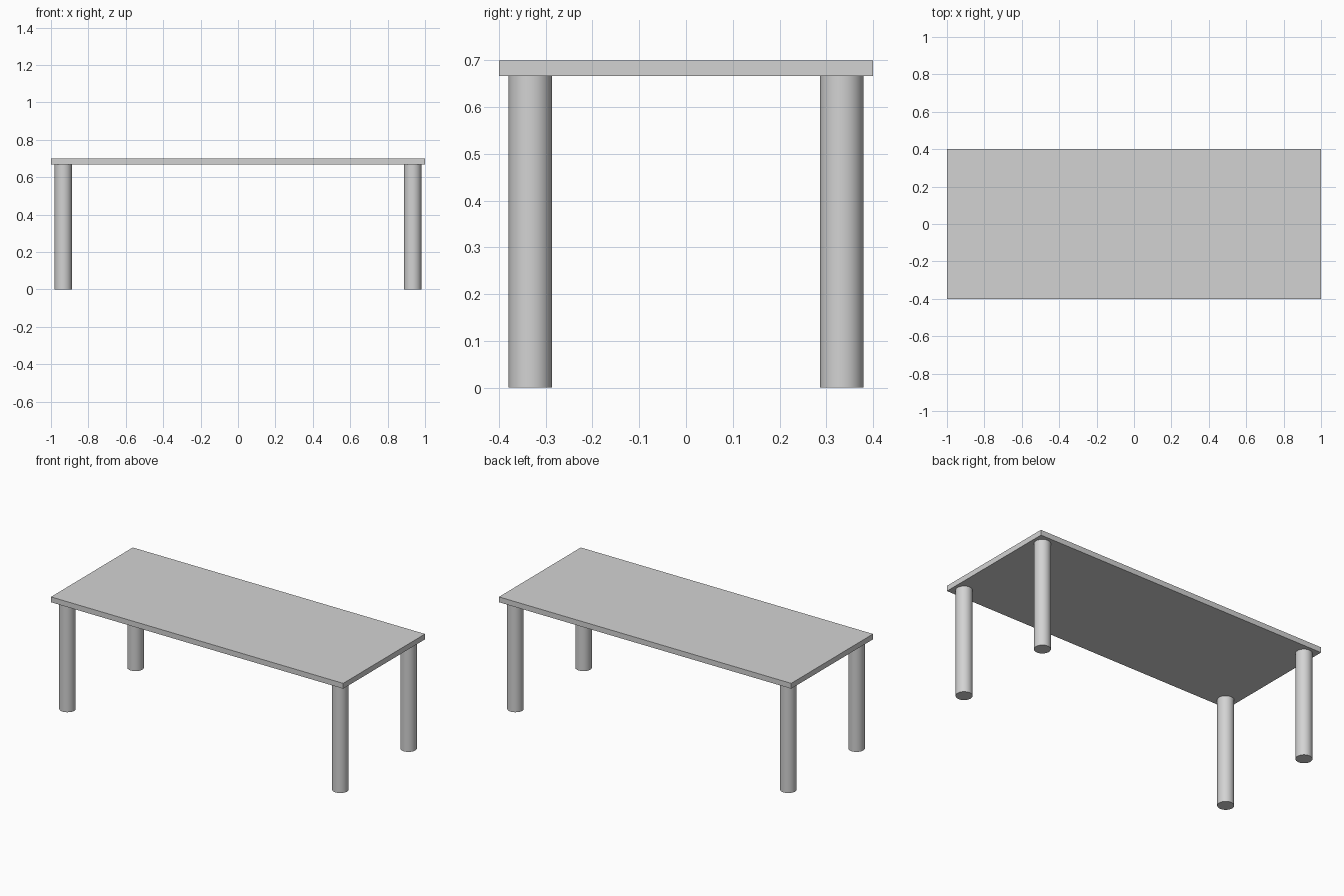
import bpy
import math

cube = bpy.data.objects.get("Cube")
if cube:
    bpy.data.objects.remove(cube, do_unlink=True)

LENGTH, DEPTH, HEIGHT, THICKNESS = 2.0, 0.8, 0.70, 0.033
LEG_RADIUS, LEG_X, LEG_Y = 0.0465, 0.934, 0.333
LEG_HEIGHT = HEIGHT - THICKNESS

# Single plain grey finish
grey = bpy.data.materials.new("light_grey")
grey.use_nodes = True
colour = (0.65, 0.65, 0.65, 1)
grey.diffuse_color = colour
grey.node_tree.nodes["Principled BSDF"].inputs["Base Color"].default_value = colour


def finish(name):
    obj = bpy.context.object
    obj.name = obj.data.name = name
    obj.data.materials.append(grey)
    return obj


# Flat rectangular top
bpy.ops.mesh.primitive_cube_add(size=1, location=(0, 0, HEIGHT - THICKNESS / 2))
top = finish("table_top")
top.scale = (LENGTH, DEPTH, THICKNESS)
bpy.ops.object.transform_apply(location=False, rotation=False, scale=True)

# Round legs, one near each corner
for side, sx in (("left", 1), ("right", -1)):
    for end, sy in (("front", -1), ("back", 1)):
        bpy.ops.mesh.primitive_cylinder_add(
            vertices=48, radius=LEG_RADIUS, depth=LEG_HEIGHT,
            location=(sx * LEG_X, sy * LEG_Y, LEG_HEIGHT / 2))
        finish(f"{end}_{side}_leg")
        bpy.ops.object.shade_smooth_by_angle(angle=math.radians(30))
